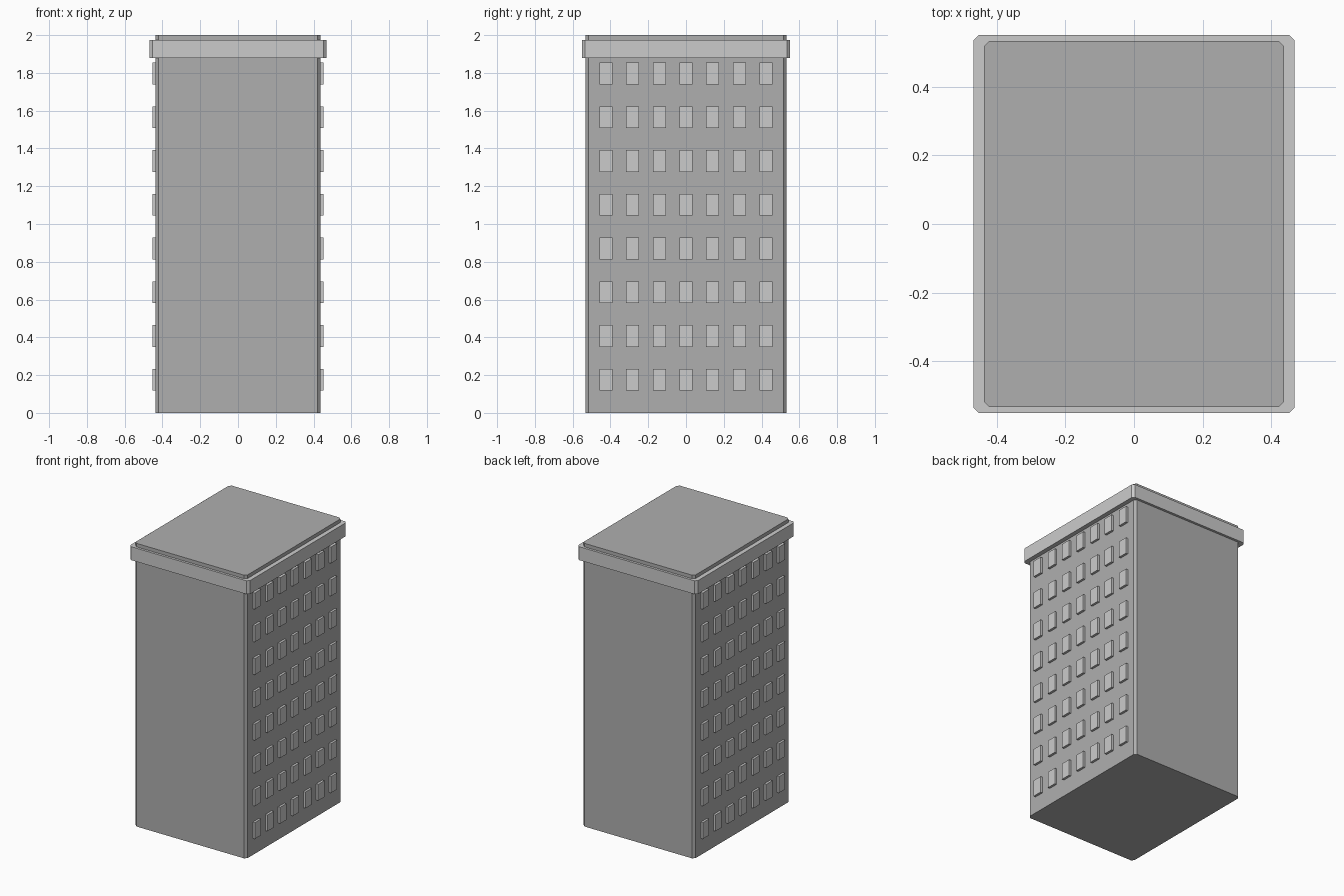
import bpy, bmesh
from mathutils import Matrix, Vector

if "Cube" in bpy.data.objects:
    bpy.data.objects.remove(bpy.data.objects["Cube"])


def grey(name, value):
    mat = bpy.data.materials.new(name)
    mat.diffuse_color = (value, value, value, 1)
    mat.use_nodes = True
    mat.node_tree.nodes["Principled BSDF"].inputs["Base Color"].default_value = mat.diffuse_color
    return mat


wall = grey("wall_grey", 0.43)
trim = grey("trim_grey", 0.64)


def prism(name, hx, hy, cut, z0, z1, mat):
    """Upright block with chamfered vertical corners."""
    bm = bmesh.new()
    outline = [(hx, hy - cut), (hx - cut, hy), (cut - hx, hy), (-hx, hy - cut),
               (-hx, cut - hy), (cut - hx, -hy), (hx - cut, -hy), (hx, cut - hy)]
    low, high = ([bm.verts.new((x, y, z)) for x, y in outline] for z in (z0, z1))
    bm.faces.new(low)
    bm.faces.new(high)
    for i in range(8):
        j = (i + 1) % 8
        bm.faces.new((low[i], low[j], high[j], high[i]))
    bmesh.ops.recalc_face_normals(bm, faces=bm.faces)
    finish(name, bm, mat)


def finish(name, bm, mat):
    mesh = bpy.data.meshes.new(name)
    bm.to_mesh(mesh)
    bm.free()
    mesh.materials.append(mat)
    bpy.context.collection.objects.link(bpy.data.objects.new(name, mesh))


# Tower body and the roof cornice around it
prism("tower_body", 0.437, 0.533, 0.016, 0.0, 2.0, wall)
prism("roof_cornice", 0.468, 0.55, 0.016, 1.88, 1.975, trim)

# Raised windows: 8 floors of 7 on each side wall
for name, side in (("windows_right", 1), ("windows_left", -1)):
    bm = bmesh.new()
    for floor in range(8):
        for col in range(-3, 4):
            pos = Vector((side * 0.438, col * 0.1415, 0.175 + floor * 0.2317))
            size = Matrix.Diagonal((0.03, 0.069, 0.115, 1))
            bmesh.ops.create_cube(bm, size=1, matrix=Matrix.Translation(pos) @ size)
    finish(name, bm, trim)
